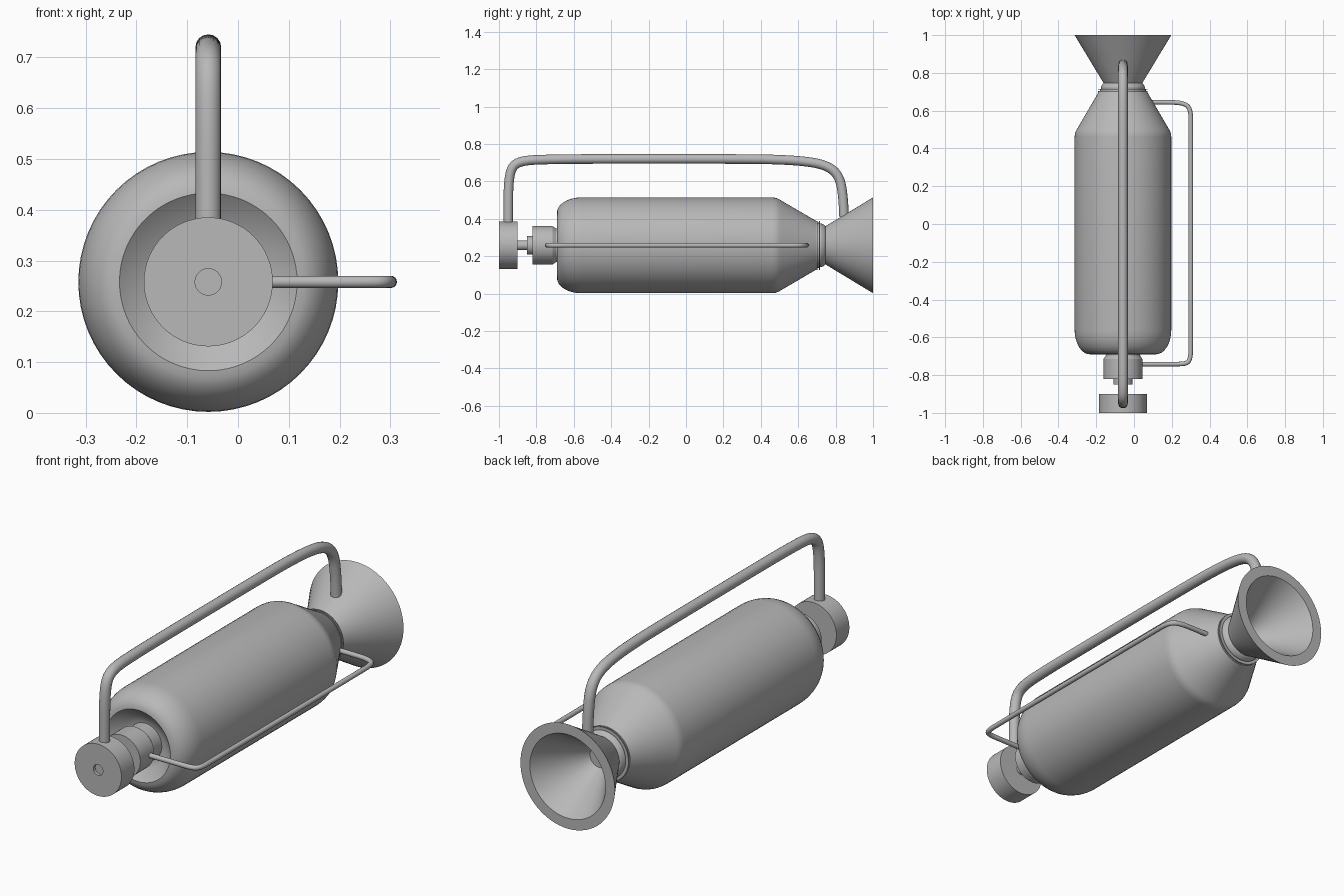
import bpy, bmesh, math

if "Cube" in bpy.data.objects:
    bpy.data.objects.remove(bpy.data.objects["Cube"])

CX, CZ = -0.0585, 0.258  # main axis, running along y

grey = bpy.data.materials.new("mid_grey")
grey.diffuse_color = (0.48, 0.48, 0.48, 1)
grey.use_nodes = True
grey.node_tree.nodes["Principled BSDF"].inputs["Base Color"].default_value = grey.diffuse_color


def link(name, data):
    data.materials.append(grey)
    ob = bpy.data.objects.new(name, data)
    bpy.context.collection.objects.link(ob)
    return ob


def lathe(name, profile, closed=False, steps=64):
    """Spin (y, radius) points around the main axis."""
    bm = bmesh.new()
    vs = [bm.verts.new((CX + r, y, CZ)) for y, r in profile]
    es = [bm.edges.new(p) for p in zip(vs, vs[1:])]
    if closed:
        es.append(bm.edges.new((vs[-1], vs[0])))
    bmesh.ops.spin(bm, geom=vs + es, cent=(CX, 0, CZ), axis=(0, 1, 0),
                   angle=math.tau, steps=steps, use_duplicate=False)
    bmesh.ops.remove_doubles(bm, verts=bm.verts, dist=1e-5)
    bmesh.ops.recalc_face_normals(bm, faces=bm.faces)
    me = bpy.data.meshes.new(name)
    bm.to_mesh(me)
    bm.free()
    me.shade_smooth()
    me.set_sharp_from_angle(angle=math.radians(28))
    return link(name, me)


def tube(name, points, radius):
    """Round pipe through smooth path points."""
    cu = bpy.data.curves.new(name, 'CURVE')
    cu.dimensions = '3D'
    cu.bevel_depth = radius
    cu.bevel_resolution = 6
    cu.resolution_u = 8
    cu.use_fill_caps = True
    sp = cu.splines.new('NURBS')
    sp.points.add(len(points) - 1)
    for p, co in zip(sp.points, points):
        p.co = (*co, 1)
    sp.order_u = 3
    sp.use_endpoint_u = True
    return link(name, cu)


# tank body: recessed front, rounded shoulder, tapered rear
shoulder = [(-0.56 - 0.13 * math.cos(a), 0.175 + 0.081 * math.sin(a))
            for a in [i * math.pi / 16 for i in range(9)]]
lathe("tank_body", [(-0.635, 0), (-0.635, 0.09), (-0.645, 0.122)] + shoulder +
      [(0.46, 0.256), (0.48, 0.254), (0.495, 0.248), (0.51, 0.239),
       (0.70, 0.128), (0.70, 0)])

# rear collar and neck
lathe("rear_collar", [(0.699, 0), (0.699, 0.131), (0.704, 0.131), (0.704, 0.121),
                      (0.711, 0.121), (0.711, 0.131), (0.716, 0.131), (0.716, 0)])
lathe("rear_neck", [(0.71, 0), (0.71, 0.115), (0.722, 0.117), (0.735, 0.112),
                    (0.745, 0.103), (0.75, 0.09), (0.75, 0)])

# flared nozzle with thick wall
lathe("nozzle_horn", [(0.742, 0), (0.742, 0.1), (1.0, 0.256), (1.0, 0.205),
                      (0.755, 0.05), (0.755, 0)])

# front neck with step, and valve shaft
lathe("front_neck", [(-0.85, 0), (-0.85, 0.05), (-0.82, 0.05), (-0.82, 0.103),
                     (-0.715, 0.103), (-0.695, 0.09), (-0.63, 0.09), (-0.63, 0)])
lathe("valve_shaft", [(-0.985, 0), (-0.985, 0.026), (-0.84, 0.026), (-0.84, 0)])

# valve wheel with centre hole
lathe("valve_wheel", [(-1.0, 0.026), (-1.0, 0.127), (-0.9, 0.127), (-0.9, 0.026)],
      closed=True)

# carrying handle over the top
tube("carry_handle", [(CX, y, z) for y, z in [
    (-0.95, 0.36), (-0.95, 0.48), (-0.949, 0.58), (-0.938, 0.66), (-0.91, 0.697),
    (-0.85, 0.713), (-0.75, 0.717), (-0.6, 0.72), (0.35, 0.72), (0.5, 0.716),
    (0.62, 0.709), (0.725, 0.693), (0.792, 0.66), (0.826, 0.605), (0.838, 0.53),
    (0.844, 0.45), (0.845, 0.41)]], 0.0255)

# thin feed pipe along the right side
tube("side_pipe", [(x, y, CZ) for x, y in [
    (0.0, -0.742), (0.2, -0.742), (0.262, -0.741), (0.288, -0.732), (0.299, -0.705),
    (0.301, -0.65), (0.301, 0.53), (0.3, 0.59), (0.288, 0.624), (0.255, 0.64),
    (0.2, 0.645), (0.08, 0.645)]], 0.012)
